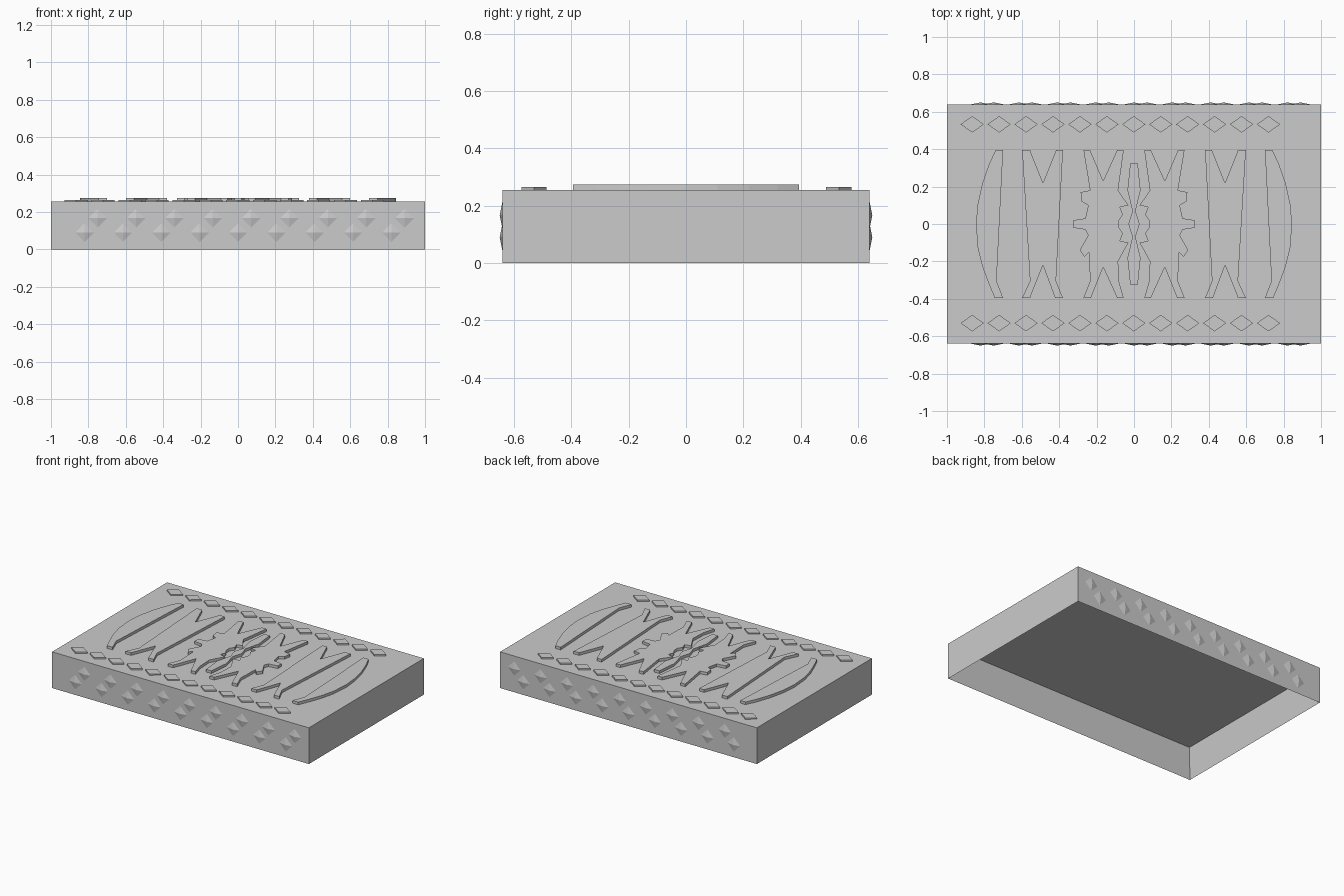
import bpy, bmesh

cube = bpy.data.objects.get("Cube")
if cube:
    bpy.data.objects.remove(cube, do_unlink=True)

TOP, HALF_Y, WALL = 0.255, 0.64, 0.04

grey = bpy.data.materials.new("stone grey")
grey.use_nodes = True
grey.diffuse_color = (0.6, 0.6, 0.6, 1)
grey.node_tree.nodes["Principled BSDF"].inputs["Base Color"].default_value = (0.6, 0.6, 0.6, 1)


def finish(bm, name):
    bmesh.ops.recalc_face_normals(bm, faces=bm.faces)
    mesh = bpy.data.meshes.new(name)
    bm.to_mesh(mesh)
    bm.free()
    mesh.materials.append(grey)
    obj = bpy.data.objects.new(name, mesh)
    bpy.context.collection.objects.link(obj)
    return obj


def prism(bm, outline, z0, z1):
    face = bm.faces.new([bm.verts.new((x, y, z0)) for x, y in outline])
    up = bmesh.ops.extrude_face_region(bm, geom=[face])["geom"]
    bmesh.ops.translate(bm, vec=(0, 0, z1 - z0),
                        verts=[v for v in up if isinstance(v, bmesh.types.BMVert)])


def relief(name, outline, height, mirrored=True):
    bm = bmesh.new()
    prism(bm, outline, TOP - 0.01, height)
    if mirrored:
        prism(bm, [(-x, y) for x, y in outline], TOP - 0.01, height)
    return finish(bm, name)


# Hollow slab, open underneath
bm = bmesh.new()
prism(bm, [(-1, -HALF_Y), (1, -HALF_Y), (1, HALF_Y), (-1, HALF_Y)], 0, TOP)
bm.normal_update()
bmesh.ops.recalc_face_normals(bm, faces=bm.faces)
bottom = min(bm.faces, key=lambda f: f.calc_center_median().z)
bmesh.ops.inset_region(bm, faces=[bottom], thickness=WALL)
bmesh.ops.translate(bm, vec=(0, 0, TOP - WALL), verts=bottom.verts)
finish(bm, "lid_body")

# Rows of raised diamonds along both long edges of the top
bm = bmesh.new()
for y in (-0.53, 0.533):
    for i in range(12):
        x = -0.865 + 0.144 * i
        prism(bm, [(x - 0.062, y), (x, y - 0.044), (x + 0.062, y), (x, y + 0.044)],
              TOP - 0.01, 0.265)
finish(bm, "top_diamonds")

# Paired shallow pyramids on the front and back
bm = bmesh.new()
for side in (-1, 1):
    for i in range(9):
        for x, z in ((-0.82 + 0.205 * i, 0.09), (-0.75 + 0.205 * i, 0.167)):
            y, r = side * HALF_Y, 0.05
            ring = [bm.verts.new(p) for p in
                    ((x - r, y, z), (x, y, z - r), (x + r, y, z), (x, y, z + r))]
            tip = bm.verts.new((x, y + side * 0.01, z))
            for a, b in zip(ring, ring[1:] + ring[:1]):
                bm.faces.new((a, b, tip))
            bm.faces.new(ring)
finish(bm, "side_pyramids")

# Outer crescents
crescent = [(0.7, 0.395), (0.74, 0.395), (0.775, 0.32), (0.81, 0.22), (0.835, 0.11),
            (0.845, 0), (0.835, -0.13), (0.81, -0.23), (0.78, -0.31), (0.745, -0.395),
            (0.7, -0.395), (0.735, -0.305)]
relief("outer_crescents", crescent, 0.274)

# Forked bands
band = [(0.38, 0.395), (0.417, 0.395), (0.487, 0.22), (0.556, 0.395), (0.598, 0.395),
        (0.556, -0.305), (0.598, -0.395), (0.556, -0.395), (0.487, -0.22),
        (0.422, -0.395), (0.38, -0.395), (0.417, -0.305)]
relief("forked_bands", band, 0.274)

# Toothed halves of the central rosette
inner = [(0.08, -0.31), (0.085, -0.2), (0.03, -0.1), (0.075, -0.09), (0.06, -0.05),
         (0.08, -0.02), (0.08, 0.02), (0.06, 0.05), (0.075, 0.09), (0.03, 0.1),
         (0.085, 0.18)]
outer = [(0.27, 0.395), (0.235, 0.18), (0.285, 0.17), (0.28, 0.12), (0.245, 0.1),
         (0.26, 0.03), (0.325, 0.02), (0.325, -0.02), (0.26, -0.03), (0.245, -0.06),
         (0.29, -0.14), (0.265, -0.175), (0.24, -0.15), (0.235, -0.305), (0.27, -0.395)]
rosette = (inner + [(0.055, 0.395), (0.09, 0.395), (0.165, 0.23), (0.235, 0.395)] + outer
           + [(0.23, -0.395), (0.165, -0.23), (0.09, -0.395), (0.055, -0.395)])
relief("rosette_halves", rosette, 0.274)

# Slim spindle through the centre
right = [(0.02, -0.325), (0.035, -0.18), (0.008, -0.07), (0.03, 0),
         (0.008, 0.07), (0.035, 0.18), (0.02, 0.325)]
relief("centre_spindle", right + [(-x, y) for x, y in reversed(right)], 0.274, False)
